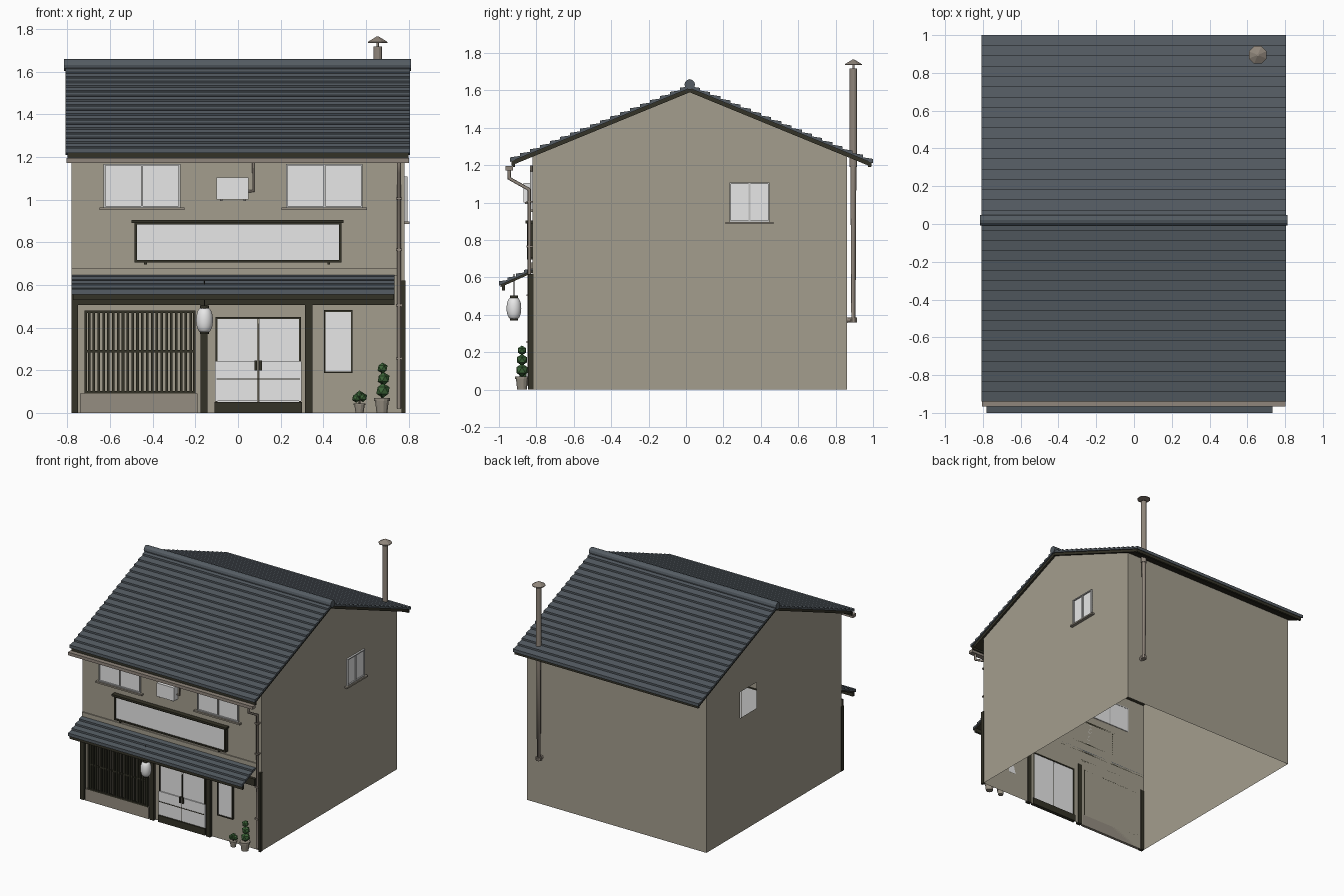
import bpy, bmesh, math
from mathutils import Matrix, Vector

old = bpy.data.objects.get("Cube")
if old:
    bpy.data.objects.remove(old, do_unlink=True)


def material(name, r, g, b):
    m = bpy.data.materials.new(name)
    m.use_nodes = True
    m.diffuse_color = (r, g, b, 1)
    m.node_tree.nodes["Principled BSDF"].inputs["Base Color"].default_value = (r, g, b, 1)
    return m


PLASTER = material("plaster", .37, .34, .27)
TILE = material("slate_tile", .09, .108, .125)
WOOD = material("dark_wood", .034, .032, .02)
WHITE = material("white_glass", .8, .8, .8)
FRAME = material("pale_frame", .55, .55, .54)
METAL = material("warm_metal", .28, .24, .2)
STONE = material("grey_stone", .3, .27, .22)
LEAF = material("leaf_green", .045, .13, .04)

# Shell dimensions
X, FRONT, BACK, RIDGE_Y, RIDGE_Z, SLOPE = .78, -.82, .86, .02, 1.59, .41


def add(name, bm, mat, smooth=False):
    me = bpy.data.meshes.new(name)
    bm.to_mesh(me)
    bm.free()
    me.materials.append(mat)
    ob = bpy.data.objects.new(name, me)
    bpy.context.collection.objects.link(ob)
    if smooth:
        for p in me.polygons:
            p.use_smooth = True
    return ob


def boxes(name, items, mat, place=None):
    """Join axis-aligned boxes given as x0, x1, y0, y1, z0, z1."""
    bm = bmesh.new()
    for x0, x1, y0, y1, z0, z1 in items:
        mid = Vector((x0 + x1, y0 + y1, z0 + z1)) / 2
        size = Matrix.Diagonal((x1 - x0, y1 - y0, z1 - z0, 1))
        bmesh.ops.create_cube(bm, size=1, matrix=Matrix.Translation(mid) @ size)
    if place:
        bm.transform(place)
    return add(name, bm, mat)


def border(x0, x1, z0, z1, w, y0, y1):
    return [(x0, x0 + w, y0, y1, z0, z1), (x1 - w, x1, y0, y1, z0, z1),
            (x0 + w, x1 - w, y0, y1, z0, z0 + w), (x0 + w, x1 - w, y0, y1, z1 - w, z1)]


def wall(name, us, zs, holes, point, gable=None):
    """Sheet wall from a grid of panels, leaving out the holes."""
    bm = bmesh.new()
    us = sorted(set(us + [u for h in holes for u in h[:2]]))
    zs = sorted(set(zs + [z for h in holes for z in h[2:]]))
    for u0, u1 in zip(us, us[1:]):
        for z0, z1 in zip(zs, zs[1:]):
            u, z = (u0 + u1) / 2, (z0 + z1) / 2
            if not any(h[0] < u < h[1] and h[2] < z < h[3] for h in holes):
                bm.faces.new([bm.verts.new(point(*c)) for c in
                              ((u0, z0), (u1, z0), (u1, z1), (u0, z1))])
    if gable:
        bm.faces.new([bm.verts.new(point(*c)) for c in gable])
    bmesh.ops.remove_doubles(bm, verts=bm.verts, dist=.0001)
    bmesh.ops.dissolve_limit(bm, angle_limit=.01, verts=bm.verts, edges=bm.edges)
    return add(name, bm, PLASTER)


def extrude(name, pts, x0, x1, mat):
    """Sweep a y-z profile along x."""
    bm = bmesh.new()
    face = bm.faces.new([bm.verts.new((x0, y, z)) for y, z in pts])
    new = bmesh.ops.extrude_face_region(bm, geom=[face])["geom"]
    bmesh.ops.translate(bm, vec=(x1 - x0, 0, 0),
                        verts=[v for v in new if isinstance(v, bmesh.types.BMVert)])
    bmesh.ops.recalc_face_normals(bm, faces=bm.faces)
    return add(name, bm, mat)


def lathe(name, pts, x, y, mat, sides=16, smooth=False):
    """Stack of rings from radius-height pairs."""
    bm = bmesh.new()
    rings = [[bm.verts.new((x + r * math.cos(math.tau * (i + .5) / sides),
                            y + r * math.sin(math.tau * (i + .5) / sides), z))
              for i in range(sides)] for r, z in pts]
    for a, b in zip(rings, rings[1:]):
        for i in range(sides):
            j = (i + 1) % sides
            bm.faces.new((a[i], a[j], b[j], b[i]))
    bm.faces.new(rings[0][::-1])
    bm.faces.new(rings[-1])
    return add(name, bm, mat, smooth)


def tube(name, pts, radius, mat=METAL):
    cu = bpy.data.curves.new(name, "CURVE")
    cu.dimensions = "3D"
    cu.bevel_depth, cu.bevel_resolution, cu.use_fill_caps = radius, 2, True
    sp = cu.splines.new("POLY")
    sp.points.add(len(pts) - 1)
    for p, co in zip(sp.points, pts):
        p.co = (*co, 1)
    cu.materials.append(mat)
    ob = bpy.data.objects.new(name, cu)
    bpy.context.collection.objects.link(ob)


def tiled_slope(name, y0, z0, side, run, slope, n, x0, x1, deck):
    """Wooden deck under stepped tile courses; side is -1 front, 1 back."""
    def at(d, up):
        return (y0 + side * d, z0 - slope * d + up)
    extrude(name + "_deck", [at(0, 0), at(run - .008, 0), at(run - .008, deck), at(0, deck)],
            x0 + .01, x1 - .01, WOOD)
    pts = [at(0, deck), at(run, deck)]
    for i in range(n, 0, -1):
        pts += [at(run * i / n, deck + .024), at(run * (i - 1) / n, deck + .01)]
    extrude(name + "_tiles", pts, x0, x1, TILE)


def window(name, w, h, place):
    """Sliding window, centred, facing local -y."""
    a, b = w / 2, h / 2
    boxes(name + "_glass", [(-a, a, -.004, .002, -b, b)], WHITE, place)
    boxes(name + "_frame", border(-a, a, -b, b, .008, -.014, .004)
          + [(-.005, .005, -.012, .003, -b, b)], FRAME, place)
    boxes(name + "_sill", [(-a - .02, a + .02, -.024, 0, -b - .012, -b)], STONE, place)


# Walls
def eave(y):
    return RIDGE_Z - SLOPE * abs(y - RIDGE_Y)


top = eave(BACK)
side_hole = (.235, .445, .9, 1.105)
upper = [(-.625, -.275, .965, 1.16), (.23, .58, .965, 1.16)]
door = (-.105, .295, 0, .445)
wall("front_wall", [-X, X], [0, eave(FRONT)], upper + [door], lambda u, z: (u, FRONT, z))
wall("back_wall", [X, -X], [0, top], [], lambda u, z: (-u, BACK, z))
gable = [(FRONT, top), (BACK, top), (RIDGE_Y, RIDGE_Z)]
wall("right_wall", [FRONT, BACK], [0, top], [side_hole], lambda u, z: (X, u, z), gable)
left = wall("left_wall", [FRONT, BACK], [0, top], [side_hole], lambda u, z: (-X, u, z), gable)
left.data.flip_normals()

# Main roof
for side, name in ((-1, "front_roof"), (1, "back_roof")):
    run = .96 if side < 0 else .98
    tiled_slope(name, RIDGE_Y, RIDGE_Z, side, run, SLOPE, 18, -.808, .806, .022)
    y = RIDGE_Y + side * (run - .018)
    boxes(name + "_fascia", [(-.8, .8, y - .008, y + .008, 1.192, 1.228)], WOOD)
ridge = [(RIDGE_Y + .028 * math.cos(a), 1.632 + .028 * math.sin(a))
         for a in [math.tau * i / 12 for i in range(12)]]
extrude("ridge_cap", ridge, -.815, .812, TILE)

# Gutter and downpipe
boxes("gutter", [(-.805, .802, -.965, -.925, 1.172, 1.196)], METAL)
tube("downpipe", [(.755, -.945, 1.18), (.755, -.945, 1.13), (.755, -.838, 1.07),
                  (.755, -.838, .02)], .01)
boxes("pipe_clips", [(.74, .77, -.852, FRONT, z, z + .01) for z in (.25, .5, .76, 1.0)], METAL)

# Shop awning
tiled_slope("awning", FRONT, .625, -1, .18, .45, 4, -.78, .733, .012)
boxes("awning_beam", [(-.78, .733, -.842, FRONT, .505, .56), (-.775, .73, -.985, -.968, .53, .56)], WOOD)
boxes("awning_flashing", [(-.78, .745, -.828, FRONT, .645, .68)], PLASTER)

# Windows
for name, h in zip(("upper_left_window", "upper_right_window"), upper):
    window(name, h[1] - h[0] + .01, h[3] - h[2] + .01,
           Matrix.Translation(((h[0] + h[1]) / 2, FRONT, 1.065)))
window("side_window", .215, .21, Matrix.Translation((X, .34, 1.003)) @ Matrix.Rotation(math.pi / 2, 4, "Z"))

# Blank sign board
boxes("sign_panel", [(-.475, .475, -.842, FRONT, .715, .89)], WHITE)
boxes("sign_frame", border(-.485, .485, .705, .895, .012, -.85, FRONT)
      + [(-.5, .495, -.858, FRONT, .89, .905)]
      + [(x, x + .012, -.85, FRONT, .695, .71) for x in (-.44, .42)], WOOD)

# Air conditioner and its hose
boxes("air_conditioner", [(-.1, .05, -.868, FRONT, 1.0, 1.105)], WHITE)
boxes("air_conditioner_bracket", [(x, x + .012, -.86, FRONT, .993, 1.0) for x in (-.085, .025)], METAL)
tube("air_conditioner_hose", [(.05, -.828, 1.04), (.072, -.828, 1.04), (.072, -.828, 1.2)], .006)

# Shop front posts
boxes("front_posts", [(x0, x1, -.845, FRONT + .005, 0, z) for x0, x1, z in
                      ((-.782, -.75, .51), (-.177, -.142, .51), (.315, .35, .51), (.768, .785, .62))], WOOD)

# Lattice window on a stone plinth
boxes("lattice_plinth", [(-.74, -.19, -.842, FRONT, 0, .09)], STONE)
bars = 22
boxes("lattice", border(-.72, -.2, .09, .48, .012, -.842, FRONT)
      + [(-.71, -.21, -.836, -.826, .284, .296)]
      + [(x - .006, x + .006, -.84, -.828, .1, .47)
         for x in [-.71 + .5 * (i + .5) / bars for i in range(bars)]], WOOD)

# Sliding doors
boxes("door_glass", [(-.1, .0925, -.826, -.82, .05, .44), (.0975, .29, -.826, -.82, .05, .44)], WHITE)
boxes("door_lower_panels", [(-.108, .092, -.834, -.826, .055, .24), (.098, .298, -.834, -.826, .055, .24)], WHITE)
boxes("door_frame", border(-.105, .295, .04, .45, .01, -.832, -.815)
      + [(-.11, .3, -.84, -.812, 0, .052), (-.1, .29, -.837, -.834, .157, .162),
         (.093, .097, -.834, -.82, .05, .42)], WOOD)
boxes("door_handles", [(x, x + .01, -.845, -.83, .2, .245) for x in (.078, .102)], WOOD)

# Notice case
boxes("notice_panel", [(.41, .53, -.832, FRONT, .195, .475)], WHITE)
boxes("notice_frame", border(.403, .538, .187, .482, .008, -.838, FRONT), WOOD)

# Paper lantern
LX, LY = -.157, -.92
body = [(.04 * math.cos(t) ** .6, .435 + .06 * math.sin(t)) for t in [math.radians(a) for a in range(-70, 71, 14)]]
lathe("lantern_body", body, LX, LY, WHITE, 16, True)
for name, z in (("lantern_base", .37), ("lantern_cap", .49)):
    lathe(name, [(.022, z), (.022, z + .014)], LX, LY, WOOD, 12)
tube("lantern_cord", [(LX, LY, .5), (LX, LY, .62)], .002, WOOD)


# Potted plants
def plant(name, x, y, r, h, balls):
    lathe(name + "_pot", [(r * .75, 0), (r * .95, h * .8), (r * 1.1, h * .8), (r * 1.1, h)], x, y, STONE, 12)
    bm = bmesh.new()
    for dx, z, rad in balls:
        bmesh.ops.create_icosphere(bm, subdivisions=1, radius=rad, matrix=Matrix.Translation((x + dx, y, z)))
    add(name + "_leaves", bm, LEAF)
    tube(name + "_stem", [(x, y, h * .8), (x, y, balls[-1][1])], .005, WOOD)


plant("tall_plant", .675, -.877, .035, .07, [(.005, .105, .035), (.008, .16, .031), (.003, .21, .026)])
plant("small_plant", .57, -.872, .026, .045, [(-.015, .07, .022), (.016, .073, .022), (0, .085, .02)])

# Flue pipe with cap
FX, FY = .655, .895
tube("flue_lower", [(FX, BACK - .01, .373), (FX, FY, .373), (FX, FY, 1.2)], .016)
lathe("flue_elbow", [(.022, .36), (.022, .385)], FX, FY, METAL, 8)
lathe("flue_upper", [(.021, 1.19), (.021, 1.718)], FX, FY, METAL, 12)
lathe("flue_cap", [(.05, 1.735), (.05, 1.74), (.006, 1.765)], FX, FY, METAL, 8)
tube("flue_cap_stem", [(FX, FY, 1.71), (FX, FY, 1.745)], .006)
